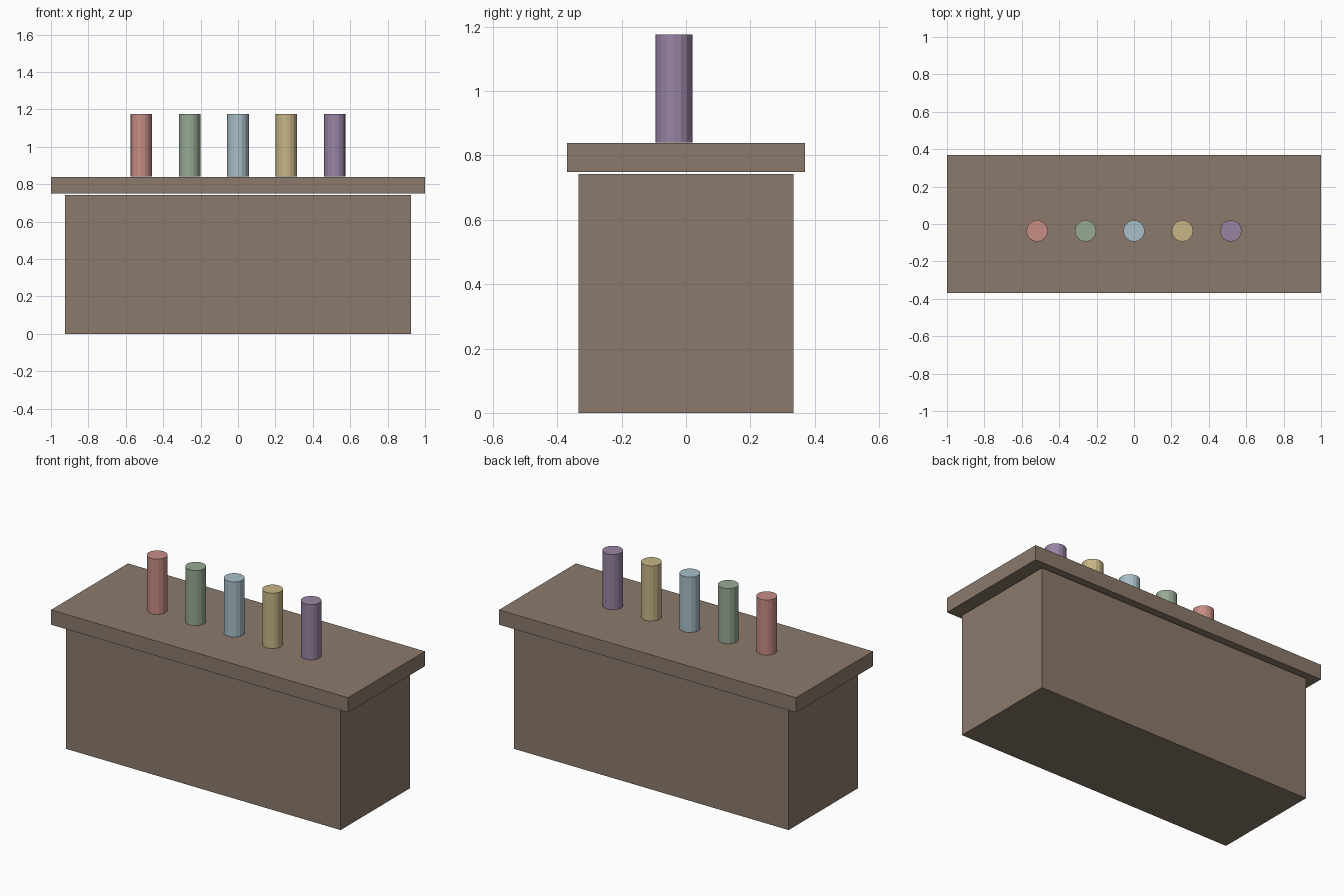
import bpy
import math

if "Cube" in bpy.data.objects:
    bpy.data.objects.remove(bpy.data.objects["Cube"])


def material(name, rgb):
    """Flat material from 0-255 display colour, converted to linear."""
    m = bpy.data.materials.new(name)
    lin = [((c / 255 + 0.055) / 1.055) ** 2.4 for c in rgb]
    m.diffuse_color = (*lin, 1)
    m.use_nodes = True
    m.node_tree.nodes["Principled BSDF"].inputs["Base Color"].default_value = m.diffuse_color
    return m


def finish(name, mat):
    ob = bpy.context.object
    ob.name = name
    ob.data.materials.append(mat)
    return ob


def box(name, size, z0, mat):
    """Box centred in x and y whose underside is at z0."""
    bpy.ops.mesh.primitive_cube_add(size=1, location=(0, 0, z0 + size[2] / 2))
    ob = finish(name, mat)
    ob.scale = size
    bpy.ops.object.transform_apply(location=False, rotation=False, scale=True)


# Counter: body with an overhanging top, separated by a thin gap
brown = material("brown wood", (140, 122, 108))
box("counter_body", (1.85, 0.668, 0.742), 0.0, brown)
box("counter_top", (2.0, 0.74, 0.09), 0.749, brown)

# Row of coloured bottles standing on the counter
bottles = [
    ("pink", (199, 141, 132)),
    ("green", (151, 170, 148)),
    ("blue", (168, 191, 201)),
    ("yellow", (200, 182, 135)),
    ("purple", (153, 132, 164)),
]
for i, (colour, rgb) in enumerate(bottles):
    bpy.ops.mesh.primitive_cylinder_add(
        vertices=16, radius=0.0575, depth=0.336,
        location=((i - 2) * 0.259, -0.037, 0.84 + 0.168))
    finish(colour + "_bottle", material(colour, rgb))
